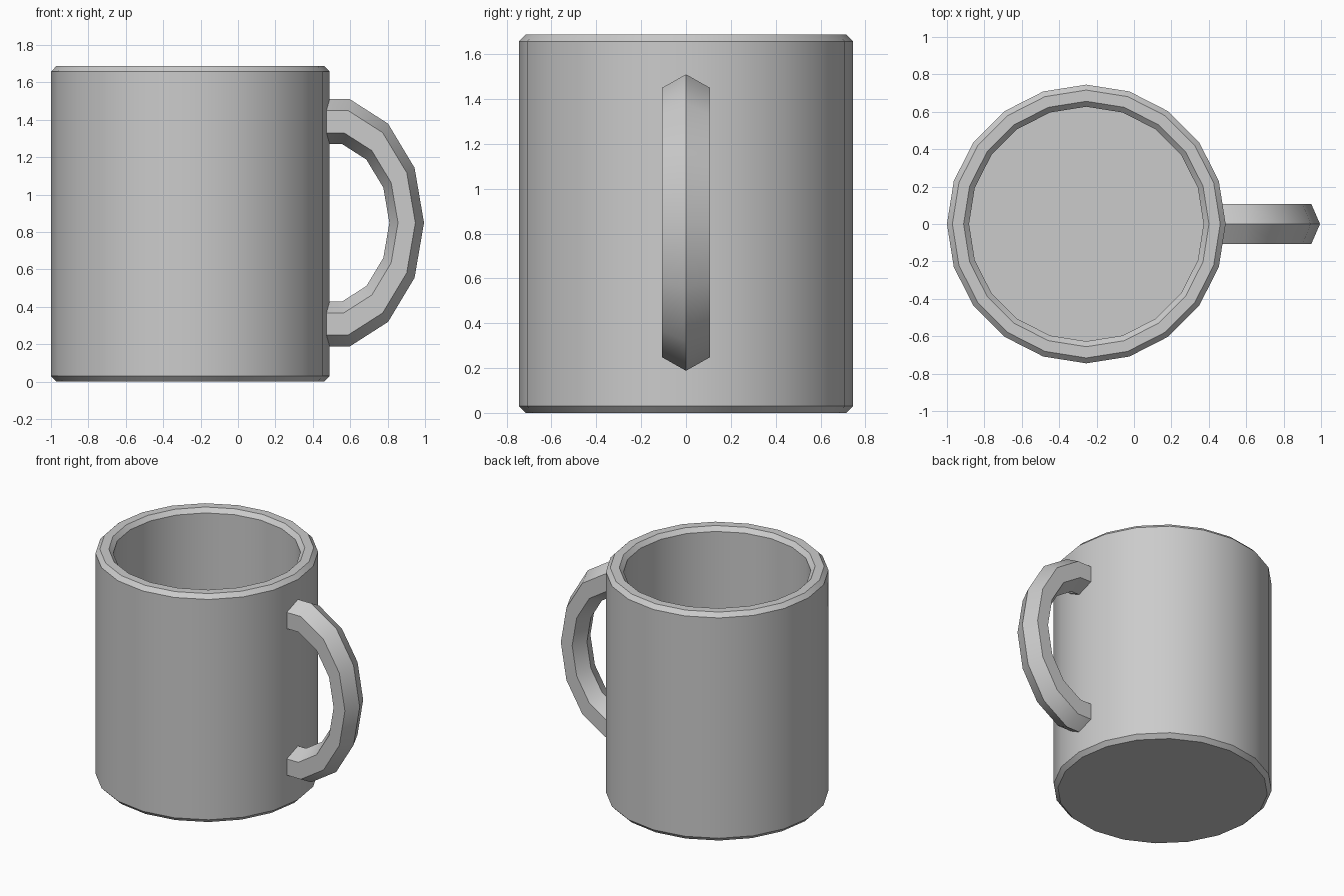
import bpy
import bmesh
from math import cos, sin, pi, radians

cube = bpy.data.objects.get("Cube")
if cube:
    bpy.data.objects.remove(cube, do_unlink=True)

# One plain grey material
grey = bpy.data.materials.new("plain grey")
grey.use_nodes = True
colour = (0.6, 0.6, 0.6, 1)
grey.diffuse_color = colour
grey.node_tree.nodes["Principled BSDF"].inputs["Base Color"].default_value = colour


def skin(name, rings):
    """Bridge closed rings of points and cap both ends."""
    bm = bmesh.new()
    loops = [[bm.verts.new(p) for p in ring] for ring in rings]
    count = len(loops[0])
    for a, b in zip(loops, loops[1:]):
        for i in range(count):
            j = (i + 1) % count
            bm.faces.new((a[i], a[j], b[j], b[i]))
    bm.faces.new(loops[0])
    bm.faces.new(loops[-1])
    bmesh.ops.recalc_face_normals(bm, faces=bm.faces)
    mesh = bpy.data.meshes.new(name)
    bm.to_mesh(mesh)
    bm.free()
    mesh.materials.append(grey)
    obj = bpy.data.objects.new(name, mesh)
    bpy.context.collection.objects.link(obj)
    bpy.ops.object.select_all(action="DESELECT")
    obj.select_set(True)
    bpy.context.view_layer.objects.active = obj
    bpy.ops.object.shade_smooth_by_angle(angle=radians(30))
    return obj


# Cup body: chamfered wall, bevelled rim and inner floor
SIDES = 20
CUP_X = -0.255
profile = [(0.716, 0), (0.745, 0.03), (0.745, 1.657), (0.716, 1.687),
           (0.656, 1.687), (0.627, 1.657), (0.627, 0.12)]
skin("cup_body", [
    [(CUP_X + r * cos(2 * pi * i / SIDES), r * sin(2 * pi * i / SIDES), z)
     for i in range(SIDES)]
    for r, z in profile])

# Handle: part of a hexagonal ring, squashed sideways, ends set in the wall
STEPS = 14
MAJOR, MINOR, SQUASH = 0.555, 0.123, 0.753
HANDLE_X, HANDLE_Z = 0.484, 0.849


def handle_ring(step):
    t = 2 * pi * step / STEPS
    ring = []
    for k in range(6):
        a = k * pi / 3
        r = MAJOR + MINOR * cos(a)
        ring.append((HANDLE_X + SQUASH * r * cos(t), MINOR * sin(a),
                     HANDLE_Z + r * sin(t)))
    return ring


skin("handle", [handle_ring(s) for s in range(-4, 5)])
